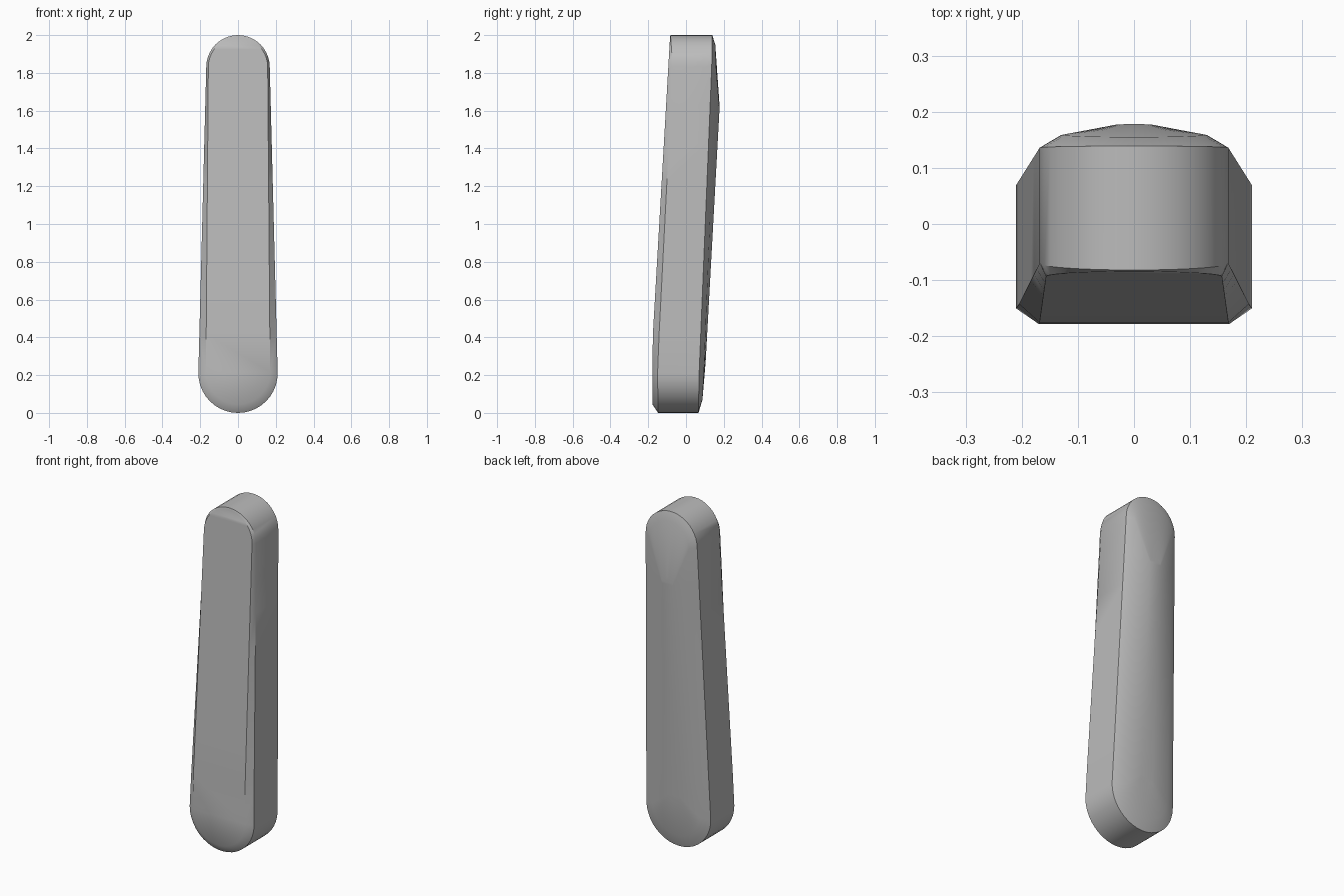
import bpy, bmesh, math

cube = bpy.data.objects.get("Cube")
if cube:
    bpy.data.objects.remove(cube)

grey = bpy.data.materials.new("plain_grey")
grey.use_nodes = True
colour = (0.5, 0.5, 0.5, 1)
grey.diffuse_color = colour
grey.node_tree.nodes["Principled BSDF"].inputs["Base Color"].default_value = colour

ARC, SIDE = 10, 8


def lerp_path(points, z):
    """Depth y at height z along a list of (z, y) points."""
    for (z0, y0), (z1, y1) in zip(points, points[1:]):
        if z <= z1:
            t = max(0, (z - z0) / (z1 - z0))
            return y0 + (y1 - y0) * t
    return points[-1][1]


def half_outline(low_z, low_r, high_z, high_r):
    """Right half of a tapered rounded bar, bottom to top."""
    pts = []
    for i in range(ARC + 1):
        a = math.pi / 2 * i / ARC
        pts.append((low_r * math.sin(a), low_z - low_r * math.cos(a)))
    for i in range(1, SIDE):
        t = i / SIDE
        pts.append((low_r + (high_r - low_r) * t, low_z + (high_z - low_z) * t))
    for i in range(ARC + 1):
        a = math.pi / 2 * i / ARC
        pts.append((high_r * math.cos(a), high_z + high_r * math.sin(a)))
    return pts


# Rings from front to back: low centre and radius, high centre and radius, depth path
rings = [
    ((0.215, 0.17, 1.832, 0.157), [(0.04, -0.178), (0.37, -0.178), (2, -0.084)]),
    ((0.21, 0.21, 1.832, 0.168), [(0, -0.148), (0.25, -0.151), (1.83, -0.07), (2, -0.082)]),
    ((0.21, 0.21, 1.832, 0.168), [(0, 0.066), (0.2, 0.069), (1.83, 0.136), (2, 0.139)]),
    ((0.22, 0.15, 1.82, 0.13), [(0.07, 0.087), (0.2, 0.094), (1.83, 0.159), (1.95, 0.155)]),
    ((0.31, 0.04, 1.585, 0.036), [(0.27, 0.104), (1.62, 0.178)]),
]

bm = bmesh.new()
loops = []
for shape, path in rings:
    half = half_outline(*shape)
    right = [bm.verts.new((x if 0 < i < len(half) - 1 else 0, lerp_path(path, z), z))
             for i, (x, z) in enumerate(half)]
    left = [bm.verts.new((-v.co.x, v.co.y, v.co.z)) for v in right[1:-1]]
    loops.append((right, [right[0]] + left + [right[-1]]))

# Walls between neighbouring rings
for a, b in zip(loops, loops[1:]):
    for s in (0, 1):
        for i in range(len(a[s]) - 1):
            bm.faces.new((a[s][i], a[s][i + 1], b[s][i + 1], b[s][i]))

# Front face and back crest, closed by strips across the width
for right, left in (loops[0], loops[-1]):
    for i in range(len(right) - 1):
        corners = dict.fromkeys((right[i], right[i + 1], left[i + 1], left[i]))
        bm.faces.new(list(corners))

bmesh.ops.recalc_face_normals(bm, faces=bm.faces)
mesh = bpy.data.meshes.new("tapered_bar")
bm.to_mesh(mesh)
bm.free()
mesh.materials.append(grey)
bar = bpy.data.objects.new("tapered_bar", mesh)
bpy.context.collection.objects.link(bar)

bpy.context.view_layer.objects.active = bar
bar.select_set(True)
bpy.ops.object.shade_smooth_by_angle(angle=math.radians(35))
